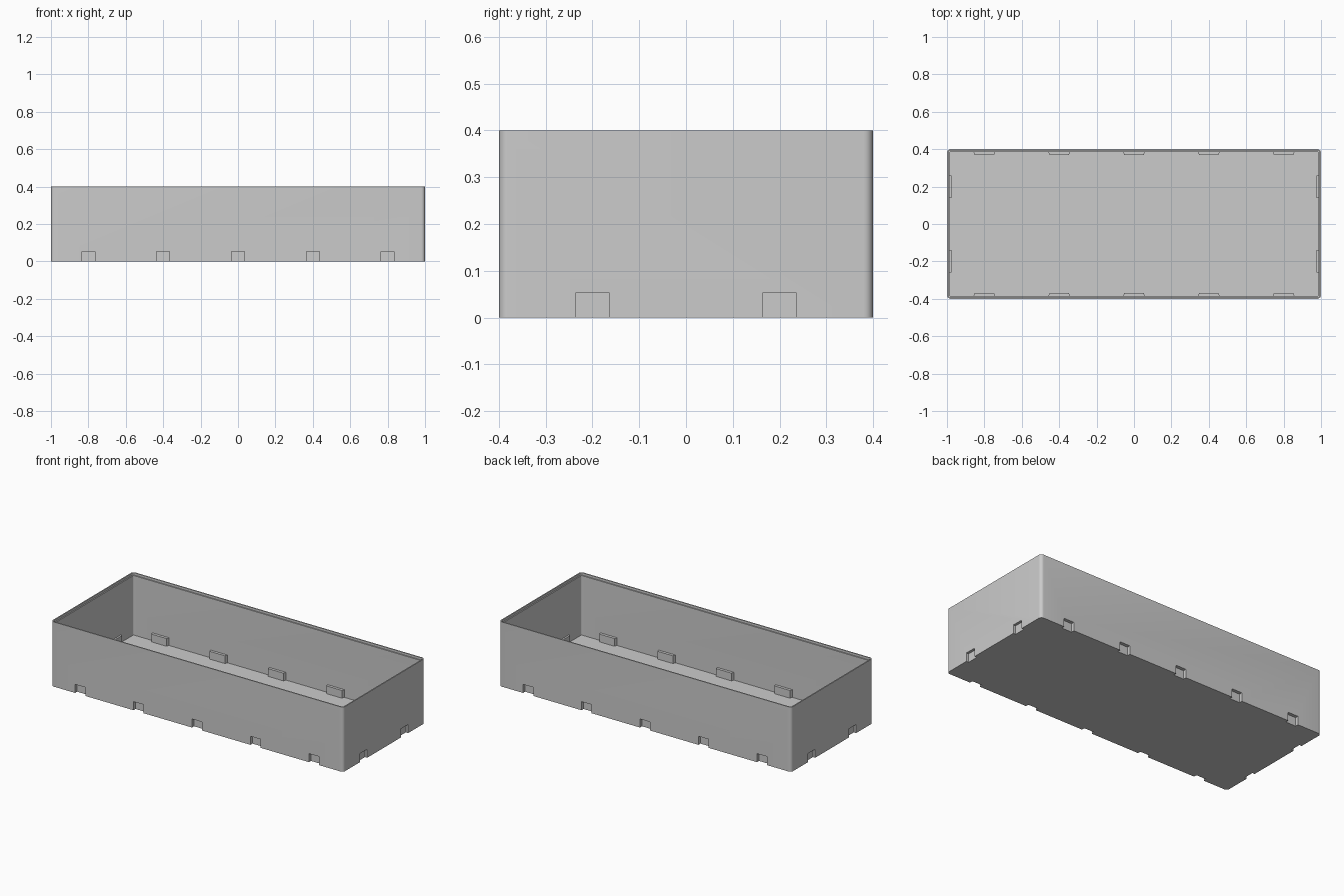
import bpy, bmesh, math

if "Cube" in bpy.data.objects:
    bpy.data.objects.remove(bpy.data.objects["Cube"])

# Single grey plastic
grey = bpy.data.materials.new("grey plastic")
grey.use_nodes = True
colour = (0.6, 0.6, 0.6, 1)
grey.diffuse_color = colour
grey.node_tree.nodes["Principled BSDF"].inputs["Base Color"].default_value = colour

HALF_X, HALF_Y, HEIGHT = 1.0, 0.4, 0.4
FLOOR, WALL, RIM, LEDGE, RADIUS = 0.018, 0.014, 0.007, 0.386, 0.02


def make_object(name, bm):
    bmesh.ops.recalc_face_normals(bm, faces=bm.faces)
    mesh = bpy.data.meshes.new(name)
    bm.to_mesh(mesh)
    bm.free()
    mesh.materials.append(grey)
    obj = bpy.data.objects.new(name, mesh)
    bpy.context.collection.objects.link(obj)
    return obj


def rounded_ring(bm, inset, z, steps=6):
    """Rounded rectangle of vertices, shrunk by inset."""
    r = RADIUS - inset
    verts = []
    for corner, (sx, sy) in enumerate([(1, 1), (-1, 1), (-1, -1), (1, -1)]):
        for i in range(steps + 1):
            a = math.pi / 2 * (corner + i / steps)
            verts.append(bm.verts.new((sx * (HALF_X - RADIUS) + r * math.cos(a),
                                       sy * (HALF_Y - RADIUS) + r * math.sin(a), z)))
    return verts


def add_prism(bm, points, z0, z1):
    low = [bm.verts.new((x, y, z0)) for x, y in points]
    high = [bm.verts.new((x, y, z1)) for x, y in points]
    bm.faces.new(low)
    bm.faces.new(high)
    for i in range(len(points)):
        j = (i + 1) % len(points)
        bm.faces.new((low[i], low[j], high[j], high[i]))


# Clip positions along the four walls: wall angle, offset, wall distance
clips = [(side, x, HALF_Y) for side in (0, math.pi) for x in (-0.8, -0.4, 0, 0.4, 0.8)]
clips += [(side, y, HALF_X) for side in (math.pi / 2, -math.pi / 2) for y in (-0.2, 0.2)]


def clip_set(name, half_outer, taper, start, depth_long, depth_short, z0, z1):
    """Matching blocks at every clip, from start inwards to the given depth."""
    bm = bmesh.new()
    for angle, along, wall in clips:
        long_wall = wall == HALF_Y
        depth = depth_long if long_wall else depth_short
        half_inner = half_outer - (taper if long_wall else 0)
        c, s = math.cos(angle), math.sin(angle)
        local = [(along - half_outer, wall - start), (along + half_outer, wall - start),
                 (along + half_inner, wall - depth), (along - half_inner, wall - depth)]
        add_prism(bm, [(x * c - y * s, x * s + y * c) for x, y in local], z0, z1)
    return make_object(name, bm)


# Open tray with a stepped rim
bm = bmesh.new()
profile = [(0, 0), (0, HEIGHT), (RIM, HEIGHT), (RIM, LEDGE), (WALL, LEDGE), (WALL, FLOOR)]
rings = [rounded_ring(bm, inset, z) for inset, z in profile]
for a, b in zip(rings, rings[1:]):
    for i in range(len(a)):
        j = (i + 1) % len(a)
        bm.faces.new((a[i], a[j], b[j], b[i]))
bm.faces.new(rings[0])
bm.faces.new(rings[-1])
tray = make_object("tray", bm)

# Raised pads inside, and the clip notches cut below them
pads = clip_set("clip_pads", 0.06, 0.008, WALL / 2, 0.031, 0.025, FLOOR / 2, 0.066)
notches = clip_set("clip_notches", 0.035, 0, -0.02, 0.02, 0.016, -0.02, 0.053)

bpy.context.view_layer.objects.active = tray
tray.select_set(True)
for tool, operation in ((pads, 'UNION'), (notches, 'DIFFERENCE')):
    mod = tray.modifiers.new(tool.name, 'BOOLEAN')
    mod.operation, mod.solver, mod.object = operation, 'EXACT', tool
    bpy.ops.object.modifier_apply(modifier=mod.name)
    bpy.data.objects.remove(tool)

bpy.ops.object.shade_smooth_by_angle(angle=math.radians(30))
